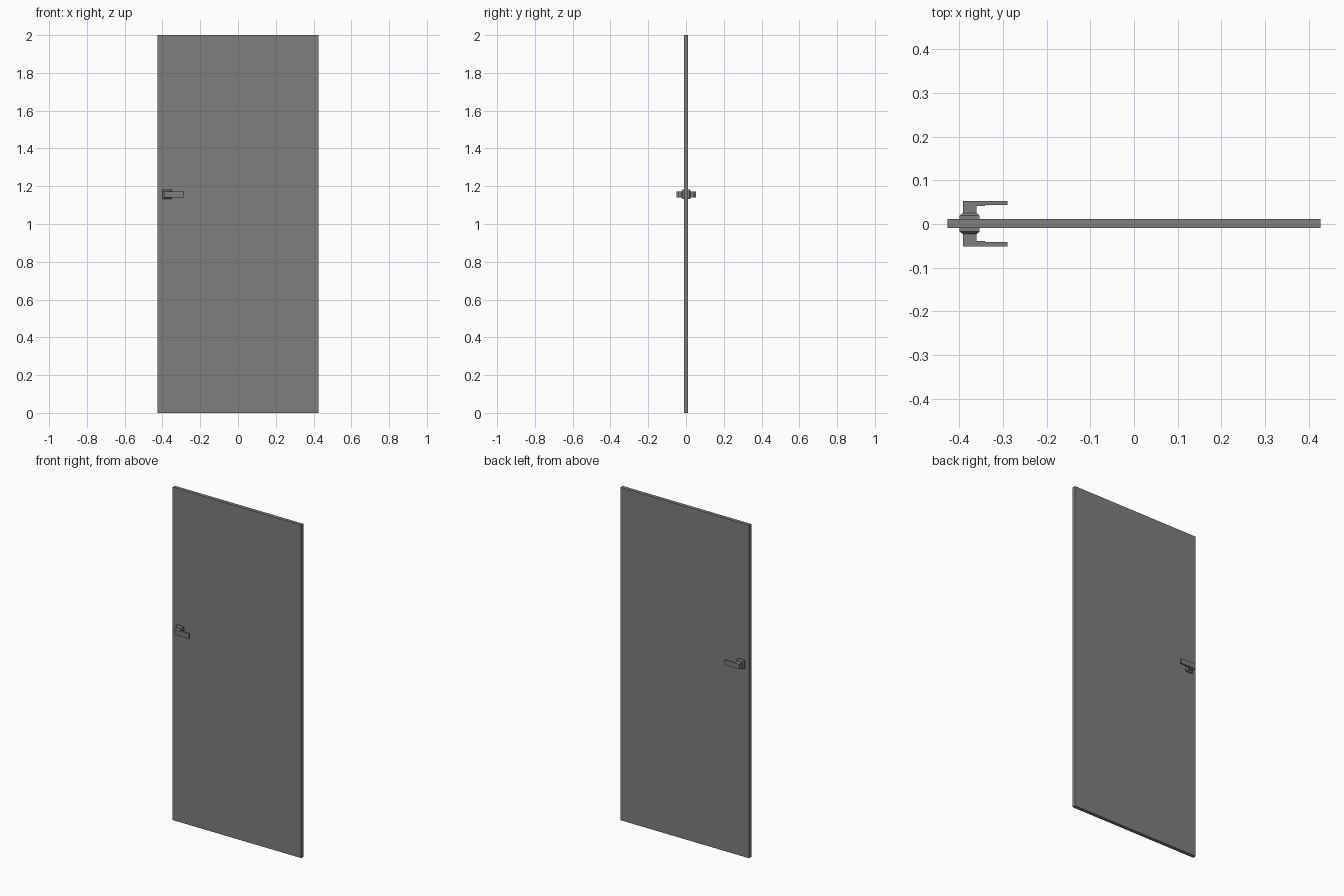
import bpy
import bmesh

cube = bpy.data.objects.get("Cube")
if cube:
    bpy.data.objects.remove(cube, do_unlink=True)

GREY = bpy.data.materials.new("mid_grey")
GREY.use_nodes = True
GREY.diffuse_color = (0.21, 0.21, 0.21, 1)
GREY.node_tree.nodes["Principled BSDF"].inputs["Base Color"].default_value = GREY.diffuse_color


def finish(bm, name):
    bmesh.ops.recalc_face_normals(bm, faces=bm.faces)
    mesh = bpy.data.meshes.new(name)
    bm.to_mesh(mesh)
    bm.free()
    mesh.materials.append(GREY)
    obj = bpy.data.objects.new(name, mesh)
    bpy.context.collection.objects.link(obj)
    return obj


def loft(name, rings):
    """Join rings of points with side walls and close both ends."""
    bm = bmesh.new()
    loops = [[bm.verts.new(p) for p in ring] for ring in rings]
    count = len(loops[0])
    for low, high in zip(loops, loops[1:]):
        for i in range(count):
            j = (i + 1) % count
            bm.faces.new((low[i], low[j], high[j], high[i]))
    bm.faces.new(loops[0])
    bm.faces.new(loops[-1])
    return finish(bm, name)


def rectangle(x0, x1, z0, z1, y):
    return [(x0, y, z0), (x1, y, z0), (x1, y, z1), (x0, y, z1)]


# Door panel
MID = 0.001
HALF = 0.0107
loft("door_panel", [rectangle(-0.427, 0.427, 0, 2, MID + s * HALF) for s in (-1, 1)])

# Handle outline seen from above: x and distance from the door's middle
LEVER = [(-0.391, 0.012), (-0.391, 0.052), (-0.289, 0.052), (-0.289, 0.042),
         (-0.341, 0.042), (-0.341, 0.040), (-0.360, 0.040), (-0.360, 0.012)]
# Rosette steps: inset from the rim and distance from the door's middle
ROSETTE = [(0, 0.009), (0, 0.018), (0.007, 0.024)]

for side, label in ((-1, "front"), (1, "back")):
    # Chamfered square plate
    loft(label + "_rosette",
         [rectangle(-0.399 + i, -0.353 - i, 1.132 + i, 1.182 - i, MID + side * d)
          for i, d in ROSETTE])
    # Neck and lever in one bent bar
    loft(label + "_lever",
         [[(x, MID + side * d, z) for x, d in LEVER] for z in (1.141, 1.171)])
